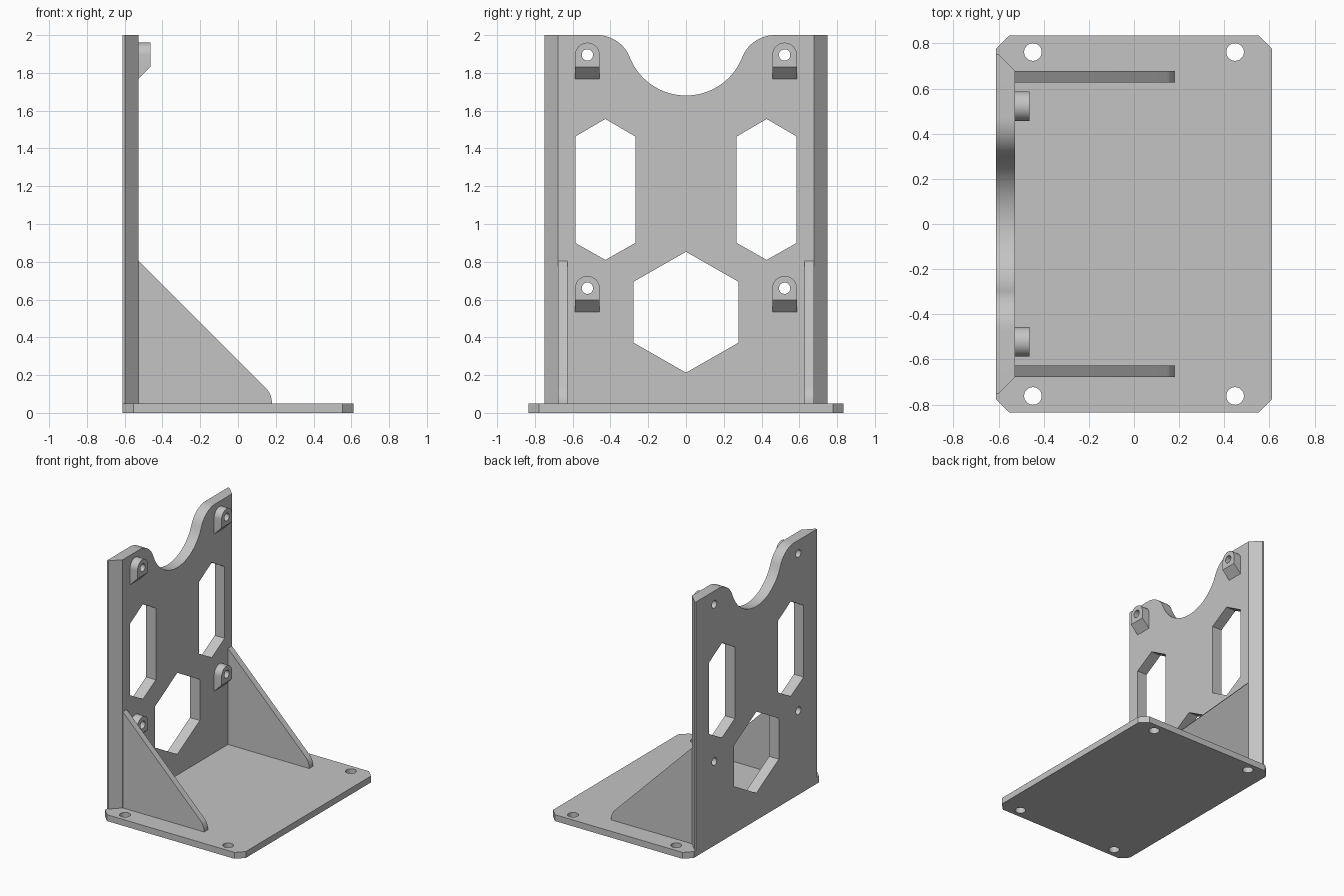
import bpy
import bmesh
from math import cos, sin, pi, radians, atan2, hypot

if "Cube" in bpy.data.objects:
    bpy.data.objects.remove(bpy.data.objects["Cube"], do_unlink=True)

GREY = (0.55, 0.55, 0.55, 1)
grey = bpy.data.materials.new("plain grey")
grey.use_nodes = True
grey.diffuse_color = GREY
grey.node_tree.nodes["Principled BSDF"].inputs["Base Color"].default_value = GREY


def prism(name, outline, axis, start, end):
    """Extrude a flat outline along one axis."""
    place = {"x": lambda u, v, t: (t, u, v),
             "y": lambda u, v, t: (u, t, v),
             "z": lambda u, v, t: (u, v, t)}[axis]
    bm = bmesh.new()
    rings = [[bm.verts.new(place(u, v, t)) for u, v in outline] for t in (start, end)]
    for ring in rings:
        bm.faces.new(ring)
    low, high = rings
    for i in range(len(outline)):
        j = (i + 1) % len(outline)
        bm.faces.new((low[i], low[j], high[j], high[i]))
    bmesh.ops.recalc_face_normals(bm, faces=bm.faces)
    mesh = bpy.data.meshes.new(name)
    bm.to_mesh(mesh)
    bm.free()
    obj = bpy.data.objects.new(name, mesh)
    bpy.context.collection.objects.link(obj)
    mesh.materials.append(grey)
    return obj


def arc(cx, cy, r, a0, a1, n):
    return [(cx + r * cos(a0 + (a1 - a0) * i / n), cy + r * sin(a0 + (a1 - a0) * i / n))
            for i in range(n + 1)]


def circle(cx, cy, r, n=32):
    return arc(cx, cy, r, 0, 2 * pi, n)[:-1]


def hexagon(cy, half_width, low, low_side, high_side, high):
    return [(cy, low), (cy + half_width, low_side), (cy + half_width, high_side),
            (cy, high), (cy - half_width, high_side), (cy - half_width, low_side)]


def activate(obj):
    bpy.ops.object.select_all(action="DESELECT")
    obj.select_set(True)
    bpy.context.view_layer.objects.active = obj


def cut(obj, cutters):
    activate(obj)
    for cutter in cutters:
        mod = obj.modifiers.new("cut", "BOOLEAN")
        mod.operation = "DIFFERENCE"
        mod.solver = "EXACT"
        mod.object = cutter
        bpy.ops.object.modifier_apply(modifier=mod.name)
        bpy.data.objects.remove(cutter, do_unlink=True)


def finish(obj):
    activate(obj)
    bpy.ops.object.shade_smooth_by_angle(angle=radians(25))


SIDES = (-1, 1)
X, Y, BASE = 0.612, 0.835, 0.05
FACE = -0.527          # front face of the upright
LUG_Y, LUG_R, HOLE_R = 0.522, 0.065, 0.03
LUG_Z = (0.66, 1.895)

# Base plate with clipped corners and four screw holes
c = 0.058
base = prism("base_plate",
             [(-X + c, -Y), (X - c, -Y), (X, -Y + c), (X, Y - c),
              (X - c, Y), (-X + c, Y), (-X, Y - c), (-X, -Y + c)], "z", 0, BASE)
cut(base, [prism("cutter", circle(sx * 0.448, sy * 0.762, 0.039), "z", -0.1, 0.2)
           for sx in SIDES for sy in SIDES])
finish(base)

# Upright plate with a filleted round notch in its top edge
R, r = 0.32, 0.185
fillet_y = ((R + r) ** 2 - r ** 2) ** 0.5
tilt = atan2(r, fillet_y)
right_edge = arc(fillet_y, 2 - r, r, pi / 2, pi - tilt, 14)
notch = arc(0, 2, R, -tilt, -pi + tilt, 32)[1:-1]
left_edge = [(-y, z) for y, z in reversed(right_edge)]
upright = prism("upright_plate",
                [(-0.75, BASE), (0.75, BASE), (0.75, 2)] + right_edge + notch
                + left_edge + [(-0.75, 2)], "x", -X, FACE)

# Lightening windows, bolt holes and bevelled front side edges
cutters = [prism("cutter", hexagon(0, 0.278, 0.213, 0.372, 0.694, 0.853), "x", -1, 0)]
for s in SIDES:
    cutters.append(prism("cutter", hexagon(s * 0.427, 0.159, 0.81, 0.9, 1.463, 1.556), "x", -1, 0))
    cutters += [prism("cutter", circle(s * LUG_Y, z, HOLE_R), "x", -1, 0) for z in LUG_Z]
    cutters.append(prism("cutter", [(-0.62, s * 0.771), (-0.507, s * 0.658),
                                    (-0.507, s * 0.771)], "z", -0.1, 2.1))
cut(upright, cutters)
finish(upright)

# Four bolt lugs, round on top and sloped underneath
for z, level in zip(LUG_Z, ("lower", "upper")):
    for s, side in zip(SIDES, ("right", "left")):
        foot = z - 0.127
        y = s * LUG_Y
        lug = prism(f"{level}_{side}_lug",
                    [(y - LUG_R, foot), (y + LUG_R, foot)] + arc(y, z, LUG_R, 0, pi, 20),
                    "x", FACE - 0.01, FACE + 0.064)
        slope = prism("cutter", [(FACE - 0.02, foot - 0.02), (FACE + 0.1, foot + 0.1),
                                 (FACE + 0.1, foot - 0.02)], "y", y - 0.1, y + 0.1)
        cut(lug, [slope, prism("cutter", circle(y, z, HOLE_R), "x", -1, 0)])
        finish(lug)

# Two triangular gussets with a rounded toe
toe = 0.12
for s, side in zip(SIDES, ("right", "left")):
    gusset = prism(f"{side}_gusset",
                   [(FACE, BASE), (0.18, BASE)]
                   + arc(0.18 - toe, BASE, toe, 0, pi / 4, 8)[1:]
                   + [(FACE, 0.805)], "y", s * 0.628, s * 0.677)
    finish(gusset)
